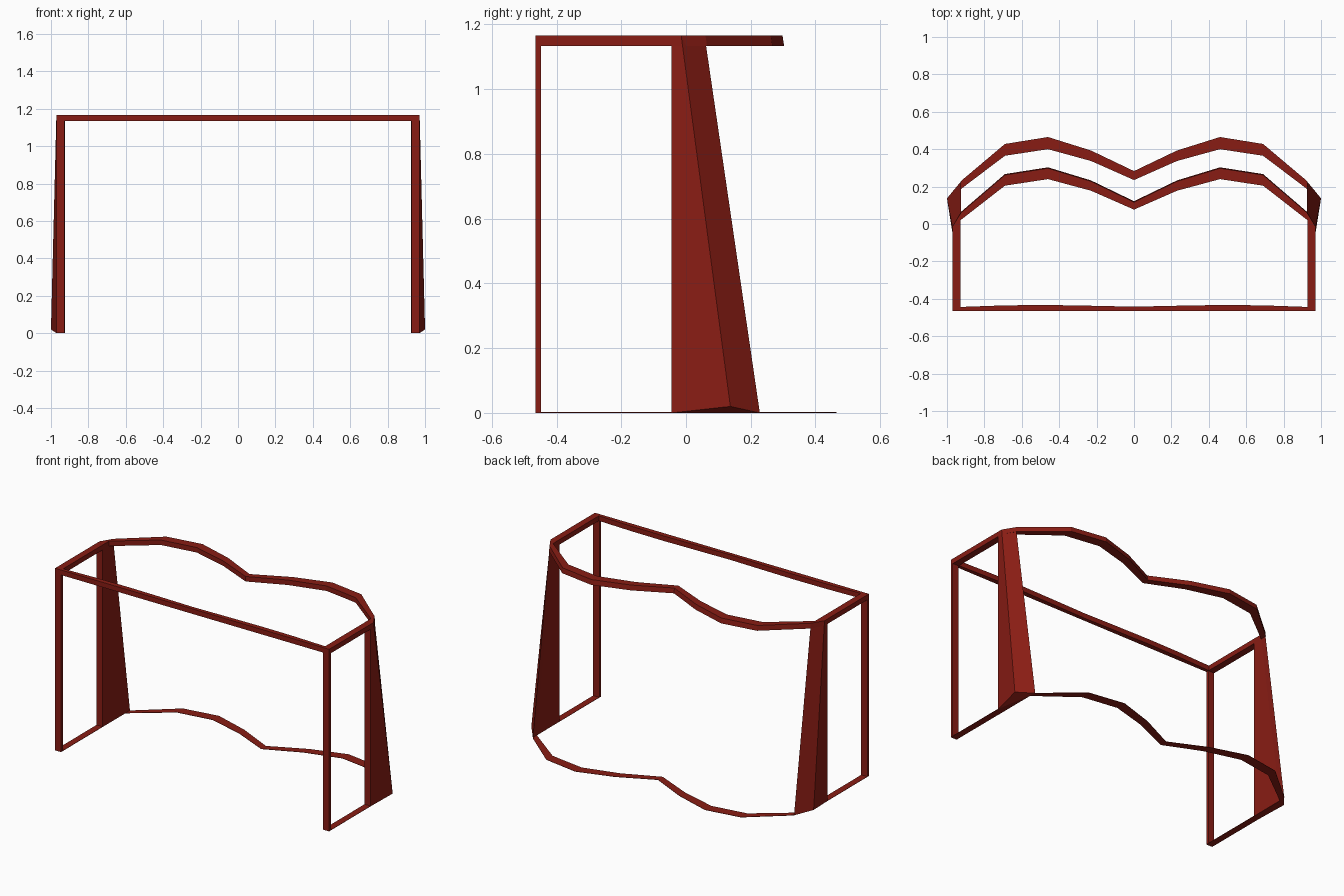
import bpy, bmesh

if "Cube" in bpy.data.objects:
    bpy.data.objects.remove(bpy.data.objects["Cube"])

red = bpy.data.materials.new("red_paint")
red.diffuse_color = (0.25, 0.012, 0.007, 1)
red.use_nodes = True
red.node_tree.nodes["Principled BSDF"].inputs["Base Color"].default_value = red.diffuse_color


def finish(name, bm, mirror=True):
    bmesh.ops.recalc_face_normals(bm, faces=bm.faces)
    me = bpy.data.meshes.new(name)
    bm.to_mesh(me)
    bm.free()
    me.materials.append(red)
    ob = bpy.data.objects.new(name, me)
    bpy.context.collection.objects.link(ob)
    if mirror:
        mod = ob.modifiers.new("Mirror", 'MIRROR')
        mod.use_clip = True
        mod.merge_threshold = 0.0005
    return ob


def box(name, x, y, z):
    bm = bmesh.new()
    bmesh.ops.create_cube(bm, size=1)
    for v in bm.verts:
        v.co = [r[0] if c < 0 else r[1] for c, r in zip(v.co, (x, y, z))]
    return finish(name, bm)


def rail(name, outer, inner, z0, z1, flare=0.0):
    """Half rail swept from the centre to the side; open at x = 0 for mirroring."""
    bm = bmesh.new()
    rings = []
    for (ox, oy), (ix, iy) in zip(outer, inner):
        rings.append([bm.verts.new(c) for c in (
            (ox, oy, z1), (ix, iy, z1), (ix, iy, z0), (ox, oy + flare, z0))])
    for a, b in zip(rings, rings[1:]):
        for i in range(4):
            j = (i + 1) % 4
            bm.faces.new((a[i], a[j], b[j], b[i]))
    bm.faces.new(rings[-1])
    return finish(name, bm)


# Front frame
XI, XO, YF, H = 0.928, 0.971, -0.465, 1.166
box("front_post", (XI, XO), (YF, -0.448), (0, H))
xs = (0, 0.23, 0.46, 0.69, XO)
rail("crossbar", [(x, YF) for x in xs],
     list(zip(xs, (-0.442, -0.437, -0.433, -0.435, -0.445))), 1.134, H)

# Side bars, top and ground
box("top_side_bar", (XI, XO), (YF, -0.015), (1.134, H))
box("ground_side_strip", (XI, XO), (YF, -0.045), (0, 0.002))

# Double-curved rear rails
rail("top_rear_rail",
     [(0, 0.117), (0.23, 0.228), (0.46, 0.298), (0.69, 0.262), (0.925, 0.06), (XO, -0.015)],
     [(0, 0.077), (0.23, 0.178), (0.46, 0.24), (0.69, 0.205), (XI, 0.02), (XI, -0.015)],
     1.134, H, 0.005)
rail("ground_rear_rail",
     [(0, 0.283), (0.23, 0.393), (0.46, 0.465), (0.69, 0.428), (0.925, 0.23)],
     [(0, 0.235), (0.23, 0.337), (0.46, 0.40), (0.69, 0.365), (XI, 0.185)],
     0, 0.002)

# Leaning rear supports, widening towards the ground
bm = bmesh.new()
low = [bm.verts.new(c) for c in (
    (XI, -0.045, 0), (XO, -0.045, 0), (1.0, 0.137, 0.02), (0.925, 0.228, 0), (XI, 0.185, 0))]
top = [bm.verts.new(c) for c in (
    (XI, -0.045, H), (XO, -0.045, H), (XO, -0.015, H), (0.925, 0.062, 1.134), (XI, 0.02, 1.134))]
for i in range(5):
    j = (i + 1) % 5
    bm.faces.new((low[i], low[j], top[j], top[i]))
bm.faces.new((low[1], low[2], low[3]))
bm.faces.new((low[0], low[1], low[3], low[4]))
bm.faces.new((top[2], top[3], top[4]))
bm.faces.new((top[0], top[1], top[2], top[4]))
finish("rear_support", bm)
